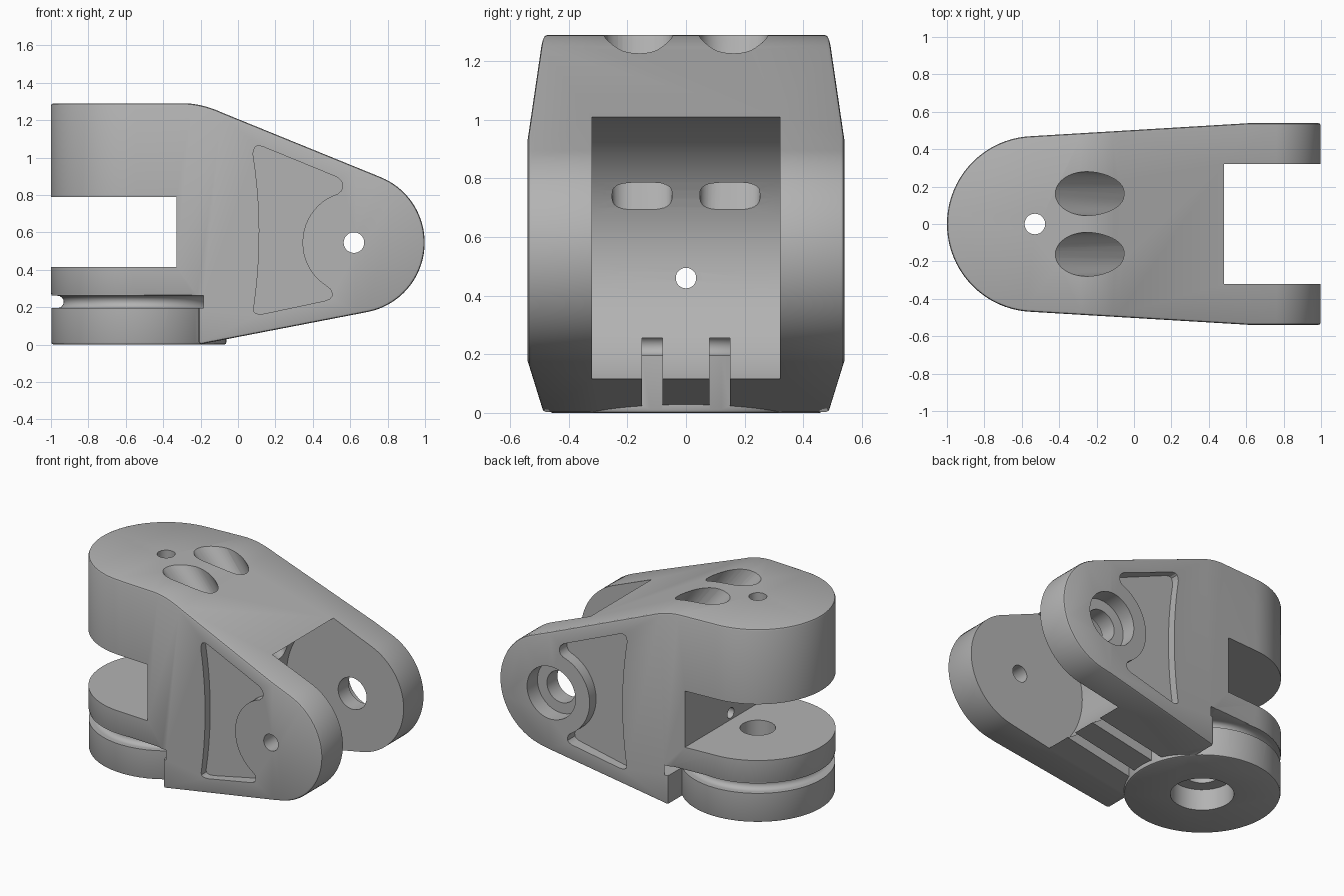
import bpy, bmesh
from math import sin, cos, radians, pi, copysign

if "Cube" in bpy.data.objects:
    bpy.data.objects.remove(bpy.data.objects["Cube"])

grey = bpy.data.materials.new("plain_grey")
grey.use_nodes = True
grey.diffuse_color = (0.45, 0.45, 0.45, 1)
grey.node_tree.nodes["Principled BSDF"].inputs["Base Color"].default_value = (0.45, 0.45, 0.45, 1)

PIVOT = (0.62, 0.545)   # hinge axis in x, z
POST = (-0.53, 0.0)     # upright axis in x, y


def loft(name, rings, cap=True):
    """Skin a list of equal-length point rings."""
    bm = bmesh.new()
    vs = [[bm.verts.new(p) for p in r] for r in rings]
    n = len(vs[0])
    for a, b in zip(vs, vs[1:]):
        for i in range(n):
            j = (i + 1) % n
            bm.faces.new((a[i], a[j], b[j], b[i]))
    if cap:
        bm.faces.new(vs[0])
        bm.faces.new(vs[-1])
    bmesh.ops.recalc_face_normals(bm, faces=bm.faces)
    me = bpy.data.meshes.new(name)
    bm.to_mesh(me)
    bm.free()
    ob = bpy.data.objects.new(name, me)
    bpy.context.collection.objects.link(ob)
    me.materials.append(grey)
    return ob


def prism(name, pts, axis, lo, hi):
    place = {"x": lambda p, d: (d, p[0], p[1]),
             "y": lambda p, d: (p[0], d, p[1]),
             "z": lambda p, d: (p[0], p[1], d)}[axis]
    return loft(name, [[place(p, d) for p in pts] for d in (lo, hi)])


def arc(c, r, a0, a1, n):
    return [(c[0] + r * cos(radians(a0 + (a1 - a0) * i / n)),
             c[1] + r * sin(radians(a0 + (a1 - a0) * i / n))) for i in range(n + 1)]


def rod(name, c, r, axis, lo, hi, n=48):
    return prism(name, arc(c, r, 0, 360, n)[:-1], axis, lo, hi)


def box(name, x0, x1, y0, y1, z0, z1):
    return prism(name, [(x0, y0), (x1, y0), (x1, y1), (x0, y1)], "z", z0, z1)


def curve(a, c, b, n):
    """Quadratic curve from a to b."""
    return [tuple((1 - t) ** 2 * a[k] + 2 * t * (1 - t) * c[k] + t * t * b[k] for k in (0, 1))
            for t in (i / n for i in range(n + 1))]


def apply(ob, mod):
    bpy.context.view_layer.objects.active = ob
    bpy.ops.object.modifier_apply(modifier=mod.name)


def combine(ob, tool, op="DIFFERENCE"):
    m = ob.modifiers.new("combine", "BOOLEAN")
    m.operation, m.object, m.solver = op, tool, "EXACT"
    apply(ob, m)
    bpy.data.objects.remove(tool)


def bevel(ob, width):
    m = ob.modifiers.new("bevel", "BEVEL")
    m.width, m.segments, m.limit_method, m.angle_limit = width, 2, "ANGLE", radians(40)
    apply(ob, m)


# Body: side outline crossed with plan outline
side = (arc(PIVOT, 0.378, -78, 68, 36)
        + curve((-0.08, 1.238), (-0.18, 1.285), (-0.28, 1.29), 6)
        + [(-1.1, 1.29), (-1.1, 0.26)]
        + arc((-0.25, 0.22), 0.04, 90, 0, 5) + [(-0.21, 0.0)])
plan = arc(POST, 0.47, 92, 268, 40) + [(0.63, -0.54), (1.1, -0.54), (1.1, 0.54), (0.63, 0.54)]
body = prism("joint_body", side, "y", -0.7, 0.7)
combine(body, prism("plan", plan, "z", -0.1, 1.5), "INTERSECT")
bevel(body, 0.014)

# Gap between the upper and lower round plates
combine(body, box("plate_gap", -1.2, -0.33, -0.8, 0.8, 0.415, 0.79))

# Hollow between the hinge arms
combine(body, rod("arm_gap", PIVOT, 0.486, "y", -0.32, 0.32, 96))

# Tie slots under the body
for s in (-1, 1):
    combine(body, box("tie_slot", -0.2, 0.6, s * 0.115 - 0.035, s * 0.115 + 0.035, -0.1, 0.255))

# Bottom disc
disc = rod("disc", POST, 0.468, "z", 0.0, 0.3, 72)
bevel(disc, 0.012)
combine(body, disc, "UNION")

# Rounded groove around the disc
section = [(0.6, 0.195), (0.44, 0.195)] + arc((0.435, 0.228), 0.033, 270, 90, 8) + [(0.44, 0.261), (0.6, 0.261)]
rings = [[(POST[0] + r * cos(a), r * sin(a), z) for r, z in section]
         for a in (2 * pi * i / 72 for i in range(73))]
groove = loft("groove", rings, cap=False)
bm = bmesh.new()
bm.from_mesh(groove.data)
bmesh.ops.remove_doubles(bm, verts=bm.verts, dist=0.0001)
bmesh.ops.recalc_face_normals(bm, faces=bm.faces)
bm.to_mesh(groove.data)
bm.free()
combine(body, groove)

# Upright bores: small at the top, wider below, recess underneath
combine(body, rod("top_bore", POST, 0.055, "z", 0.7, 1.4))
combine(body, rod("plate_bore", POST, 0.108, "z", -0.1, 0.5))
combine(body, rod("base_recess", POST, 0.19, "z", -0.1, 0.14))

# Hinge bores: plain on the right arm, stepped on the left arm
combine(body, rod("right_bore", PIVOT, 0.055, "y", -0.7, -0.2))
combine(body, rod("left_bore", PIVOT, 0.105, "y", 0.2, 0.7))
combine(body, rod("left_recess", PIVOT, 0.175, "y", 0.43, 0.7))

# Cord bore through the web
combine(body, rod("cord_bore", (0.0, 0.46), 0.035, "x", -0.5, 0.4))


# Slanted channels, oval on top and oblong inside the hollow
def oval(a, b, power, n=40):
    out = []
    for i in range(n):
        t = 2 * pi * i / n
        c, s = cos(t), sin(t)
        out.append((a * copysign(abs(c) ** power, c), b * copysign(abs(s) ** power, s)))
    return out


for s in (-1, 1):
    top = [(-0.27 + u, s * 0.163 + v, 1.31) for u, v in oval(0.17, 0.118, 1)]
    low = [(0.24, s * 0.148 + v, 0.66 + u) for u, v in oval(0.052, 0.1, 0.5)]
    combine(body, loft("channel", [top, low]))

# Shallow pockets on the outer faces of both arms
pocket = (curve((0.085, 0.2), (0.145, 0.62), (0.08, 1.02), 10)
          + curve((0.085, 1.04), (0.09, 1.075), (0.14, 1.055), 4)
          + curve((0.53, 0.895), (0.58, 0.86), (0.55, 0.82), 4)
          + arc(PIVOT, 0.275, 108, 238, 20)
          + curve((0.495, 0.295), (0.52, 0.25), (0.47, 0.235), 4)
          + curve((0.14, 0.165), (0.08, 0.155), (0.083, 0.19), 4))
for lo, hi in ((-0.7, -0.455), (0.455, 0.7)):
    combine(body, prism("pocket", pocket, "y", lo, hi))

# Shading
bpy.ops.object.select_all(action="DESELECT")
body.select_set(True)
bpy.context.view_layer.objects.active = body
bpy.ops.object.shade_smooth_by_angle(angle=radians(30))
